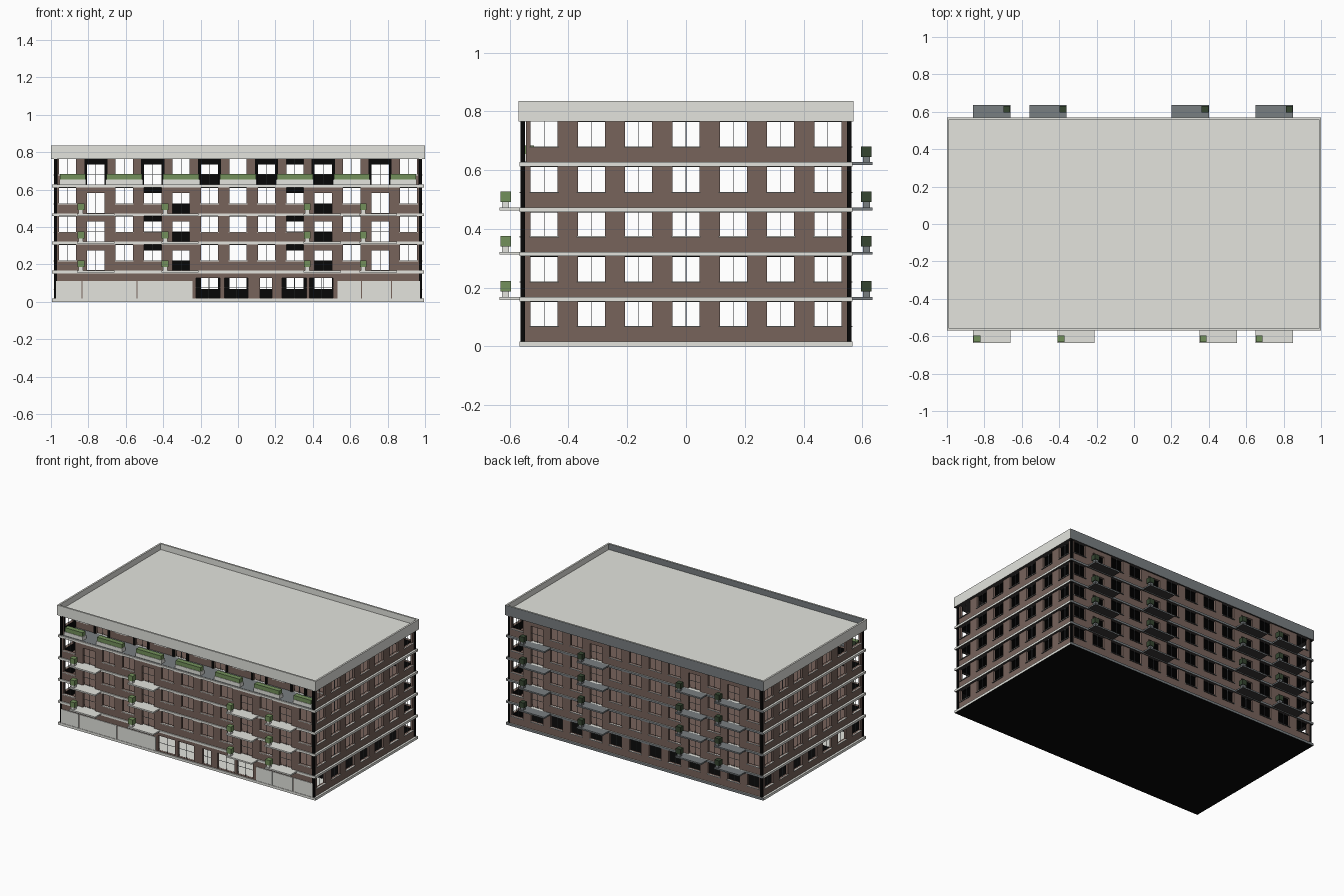
import bpy, bmesh

if "Cube" in bpy.data.objects:
    bpy.data.objects.remove(bpy.data.objects["Cube"])


def material(name, rgb):
    m = bpy.data.materials.new(name)
    m.use_nodes = True
    m.diffuse_color = (*rgb, 1)
    bsdf = m.node_tree.nodes["Principled BSDF"]
    bsdf.inputs["Base Color"].default_value = (*rgb, 1)
    bsdf.inputs["Roughness"].default_value = 0.9
    return m


BRICK = material("brown brick", (0.185, 0.125, 0.105))
CONCRETE = material("pale concrete", (0.77, 0.775, 0.73))
SLATE = material("slate grey", (0.19, 0.21, 0.22))
SOFFIT = material("dark soffit", (0.045, 0.04, 0.038))
BLACK = material("black", (0.002, 0.002, 0.002))
GREEN = material("hedge green", (0.17, 0.28, 0.105))
DEEP_GREEN = material("deep green", (0.035, 0.06, 0.03))


class Part:
    """Collects boxes, given by opposite corners, into one object."""

    def __init__(self, name, mat, back=None, under=None):
        self.name, self.bm = name, bmesh.new()
        self.mats = [mat, back or mat, under or mat]

    def box(self, x0, x1, y0, y1, z0, z1):
        x0, x1 = sorted((x0, x1))
        y0, y1 = sorted((y0, y1))
        if min(x1 - x0, y1 - y0, z1 - z0) < 1e-5:
            return
        verts = bmesh.ops.create_cube(self.bm, size=1)["verts"]
        bmesh.ops.scale(self.bm, vec=(x1 - x0, y1 - y0, z1 - z0), verts=verts)
        bmesh.ops.translate(self.bm, verts=verts,
                            vec=((x0 + x1) / 2, (y0 + y1) / 2, (z0 + z1) / 2))

    def finish(self):
        # Back faces and undersides take their own material
        self.bm.normal_update()
        for f in self.bm.faces:
            f.material_index = 1 if f.normal.y > 0.5 else 2 if f.normal.z < -0.5 else 0
        mesh = bpy.data.meshes.new(self.name)
        self.bm.to_mesh(mesh)
        self.bm.free()
        for mat in self.mats:
            mesh.materials.append(mat)
        bpy.context.collection.objects.link(bpy.data.objects.new(self.name, mesh))


# Main dimensions
WX, WY, THICK = 0.98, 0.56, 0.015
SLAB_X, SLAB_Y, SLAB_H = 0.995, 0.567, 0.015
LEVELS = [0.017, 0.168, 0.322, 0.473, 0.627]
CEILING, DECK, TOP = 0.765, 0.795, 0.835
STOREY_TOPS = [z - SLAB_H for z in LEVELS[1:]] + [CEILING]
SILL, WIN_W, DOOR_H = 0.053, 0.092, 0.108
COLUMNS = [i * 0.152 for i in range(-6, 7)]
SIDE_COLUMNS = [i * 0.161 for i in range(-3, 4)]
FRONT_DOORS, BACK_DOORS = [1, 4, 9, 11], [1, 3, 8, 11]
TERRACE_Y = -0.415

mullions = Part("window_mullions", SLATE)
sills = Part("window_sills", CONCRETE, SLATE, SOFFIT)
lining = Part("interior_lining", BLACK)


def wall(part, along_x, plane, half, z0, z1, openings):
    """Wall for one storey; openings are (centre, width, bottom, top)."""
    side = 1 if plane > 0 else -1

    def put(target, u0, u1, za, zb, inner, outer):
        a, b = plane - side * inner, plane + side * outer
        if along_x:
            target.box(u0, u1, a, b, za, zb)
        else:
            target.box(a, b, u0, u1, za, zb)

    def solid(*span):
        put(part, *span, THICK, 0)
        put(lining, *span, THICK + 0.002, -THICK)

    edge = -half
    for c, w, zb, zt in sorted(openings):
        l, r = c - w / 2, c + w / 2
        solid(edge, l, z0, z1)
        solid(l, r, z0, zb)
        solid(l, r, zt, z1)
        edge = r
        put(mullions, c - 0.001, c + 0.001, zb, zt, 0.01, -0.007)
        if zb > z0 + 0.01:
            put(sills, l - 0.004, r + 0.004, zb - 0.004, zb, 0.004, 0.006)
        else:
            put(mullions, l, r, zb + 0.055, zb + 0.057, 0.01, -0.007)
    solid(edge, half, z0, z1)


def openings(columns, doors, z0, z1):
    return [(c, WIN_W, z0, z0 + DOOR_H) if i in doors
            else (c, WIN_W, z0 + SILL, z1) for i, c in enumerate(columns)]


# Outer walls, storey by storey
front, back = Part("front_wall", BRICK), Part("back_wall", BRICK)
left, right = Part("left_wall", BRICK), Part("right_wall", BRICK)
SHOPS = [(-0.16, 0.13), (-0.01, 0.125), (0.15, 0.065), (0.3, 0.13), (0.445, 0.125)]
for i, (z0, z1) in enumerate(zip(LEVELS, STOREY_TOPS)):
    for part, x in ((left, WX), (right, -WX)):
        wall(part, False, x, WY - THICK, z0, z1, openings(SIDE_COLUMNS, [], z0, z1))
    wall(back, True, WY, WX - 0.005, z0, z1,
         openings(COLUMNS, BACK_DOORS if i else [], z0, z1))
    if i == 0:
        wall(front, True, -WY, WX - 0.005, z0, z1,
             [(c, w, z0 + 0.003, 0.127) for c, w in SHOPS])
    elif i < 4:
        wall(front, True, -WY, WX - 0.005, z0, z1,
             openings(COLUMNS, FRONT_DOORS, z0, z1))
    else:
        # Set-back wall behind the top terrace
        wall(front, True, TERRACE_Y, WX - THICK, z0, z1,
             openings(COLUMNS, range(1, 13, 2), z0, z1))
for part in (front, back, left, right, mullions, sills):
    part.finish()

# Dark surrounds of the terrace doors
surrounds = Part("terrace_door_surrounds", BLACK)
z = LEVELS[-1]
for c in COLUMNS[1::2]:
    for s in (-1, 1):
        surrounds.box(c + s * 0.046, c + s * 0.062, TERRACE_Y - 0.006, TERRACE_Y, z, CEILING)
    surrounds.box(c - 0.046, c + 0.046, TERRACE_Y - 0.006, TERRACE_Y, z + DOOR_H, CEILING)
surrounds.finish()

# Dark corner posts
posts = Part("corner_posts", BLACK)
for sx in (-1, 1):
    for sy in (-1, 1):
        posts.box(sx * 0.968, sx * 0.983, sy * 0.548, sy * 0.563, 0.017, CEILING)
posts.finish()

# Base, storey bands and interior floors
base = Part("base_slab", CONCRETE, SLATE, BLACK)
base.box(-SLAB_X, SLAB_X, -SLAB_Y, SLAB_Y, 0, LEVELS[0])
base.finish()
bands = Part("floor_bands", CONCRETE, SLATE, SOFFIT)
floors = Part("upper_floors", BRICK)
IX, IY = WX - THICK, WY - THICK
for z in LEVELS[1:]:
    bands.box(-SLAB_X, SLAB_X, -SLAB_Y, SLAB_Y, z - SLAB_H, z)
    y0 = TERRACE_Y if z == LEVELS[-1] else -WY
    floors.box(-IX, IX, y0 + THICK, IY, z, z + 0.002)
    lining.box(-IX, IX, -IY, IY, z - SLAB_H - 0.002, z - SLAB_H)
bands.finish()
floors.finish()
lining.box(-IX, IX, TERRACE_Y + THICK, IY, CEILING - 0.002, CEILING)
lining.box(-IX, IX, -0.3, IY, LEVELS[0], LEVELS[0] + 0.002)
lining.finish()
terrace = Part("terrace_floor", SLATE)
terrace.box(-IX, IX, -0.56, TERRACE_Y, LEVELS[-1], LEVELS[-1] + 0.002)
terrace.finish()

# Roof deck and parapet
roof = Part("roof_deck", CONCRETE, under=SOFFIT)
roof.box(-0.99, 0.99, -0.56, 0.56, CEILING, DECK)
roof.finish()
parapet = Part("parapet", CONCRETE, SLATE, SOFFIT)
for s in (-1, 1):
    parapet.box(-1, 1, s * 0.558, s * 0.57, CEILING, TOP)
    parapet.box(s * 0.988, s, -0.558, 0.558, CEILING, TOP)
parapet.finish()

# Ground floor panels
panels = Part("ground_panels", CONCRETE)
for edges in ((-0.975, -0.835, -0.54, -0.24), (0.53, 0.66, 0.82, 0.975)):
    for l, r in zip(edges, edges[1:]):
        panels.box(l + 0.003, r - 0.003, -WY - 0.004, -WY, 0.017, 0.113)
panels.finish()


# Balconies with potted shrubs
def balconies(name, s, levels, centres, stone, leaf):
    slabs = Part(name + "_balcony_slabs", stone, SLATE, SOFFIT)
    pots = Part(name + "_plant_pots", stone, SLATE, SOFFIT)
    shrubs = Part(name + "_shrubs", leaf, DEEP_GREEN)
    for z in levels:
        for x in centres:
            slabs.box(x - 0.1, x + 0.1, s * 0.56, s * 0.635, z - 0.01, z)
            p = x + s * 0.08
            pots.box(p - 0.012, p + 0.012, s * 0.603, s * 0.627, z, z + 0.02)
            shrubs.box(p - 0.018, p + 0.018, s * 0.596, s * 0.631, z + 0.018, z + 0.054)
    for part in (slabs, pots, shrubs):
        part.finish()


balconies("front", -1, LEVELS[1:4], (-0.76, -0.31, 0.45, 0.75), CONCRETE, GREEN)
balconies("back", 1, LEVELS[1:], (-0.76, -0.46, 0.3, 0.75), SLATE, DEEP_GREEN)

# Terrace planters along the top storey
planters = Part("terrace_planters", CONCRETE, SLATE)
hedges = Part("terrace_hedges", GREEN, DEEP_GREEN)
z = LEVELS[-1]
for c in COLUMNS[::2]:
    l, r = max(c - 0.1, -0.955), min(c + 0.1, 0.955)
    planters.box(l, r, -0.555, -0.515, z, z + 0.028)
    hedges.box(l + 0.004, r - 0.004, -0.552, -0.518, z + 0.028, z + 0.056)
planters.finish()
hedges.finish()
